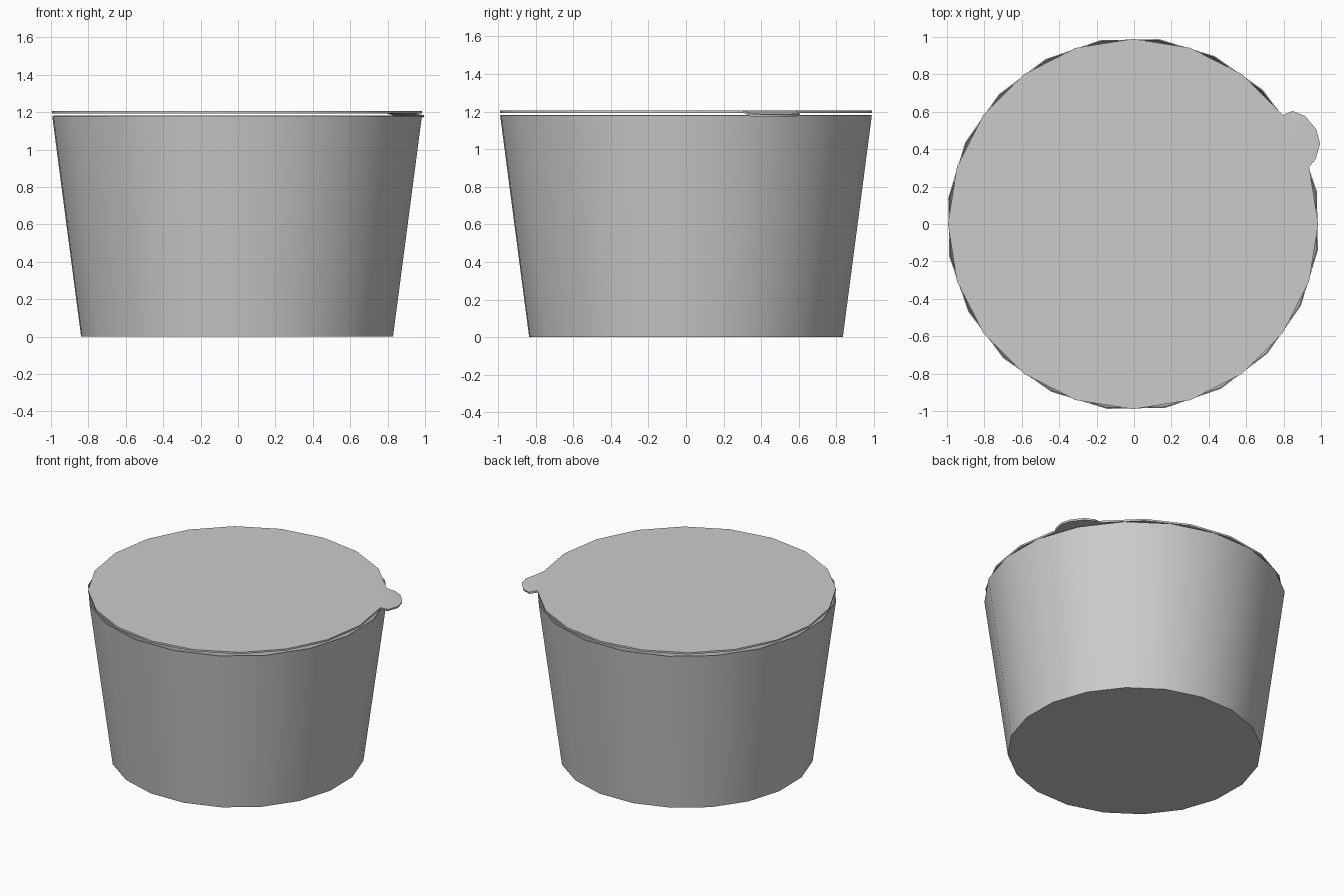
import bpy, bmesh, math

if "Cube" in bpy.data.objects:
    bpy.data.objects.remove(bpy.data.objects["Cube"])

CX = -0.005
SIDES = 20


def ring(bm, radius, z, offset):
    return [bm.verts.new((CX + radius * math.cos(math.radians(offset + 18 * i)),
                          radius * math.sin(math.radians(offset + 18 * i)), z))
            for i in range(SIDES)]


def finish(name, bm, thickness, angle):
    bmesh.ops.recalc_face_normals(bm, faces=bm.faces)
    mesh = bpy.data.meshes.new(name)
    bm.to_mesh(mesh)
    bm.free()
    obj = bpy.data.objects.new(name, mesh)
    bpy.context.collection.objects.link(obj)
    mod = obj.modifiers.new("thickness", 'SOLIDIFY')
    mod.thickness = thickness
    mod.offset = -1
    bpy.ops.object.select_all(action='DESELECT')
    obj.select_set(True)
    bpy.context.view_layer.objects.active = obj
    bpy.ops.object.modifier_apply(modifier=mod.name)
    bpy.ops.object.shade_smooth_by_angle(angle=math.radians(angle))
    return obj


# Tapered open cup with a flat floor
bm = bmesh.new()
low, high = ring(bm, 0.842, 0.0, 10), ring(bm, 0.998, 1.18, 10)
bm.faces.new(low[::-1])
for i in range(SIDES):
    j = (i + 1) % SIDES
    bm.faces.new((low[i], low[j], high[j], high[i]))
finish("cup", bm, 0.006, 30)

# Flat foil lid with a drooping pull tab on one edge
bm = bmesh.new()
rim = ring(bm, 0.99, 1.206, 0)
lid_face = bm.faces.new(rim)
tab = [bm.verts.new(p) for p in (
    (0.972, 0.348, 1.187), (0.995, 0.43, 1.184), (0.975, 0.505, 1.184),
    (0.915, 0.577, 1.186), (0.848, 0.604, 1.19))]
bm.faces.new([rim[1]] + tab[:3] + [rim[2]])
bm.faces.new([rim[2]] + tab[2:])
bm.normal_update()
if lid_face.normal.z < 0:
    bmesh.ops.reverse_faces(bm, faces=bm.faces)
lid = finish("lid_with_tab", bm, 0.013, 40)
# Keep the sheet hanging below its top surface
if max(v.co.z for v in lid.data.vertices) > 1.21:
    for v in lid.data.vertices:
        v.co.z -= 0.013
